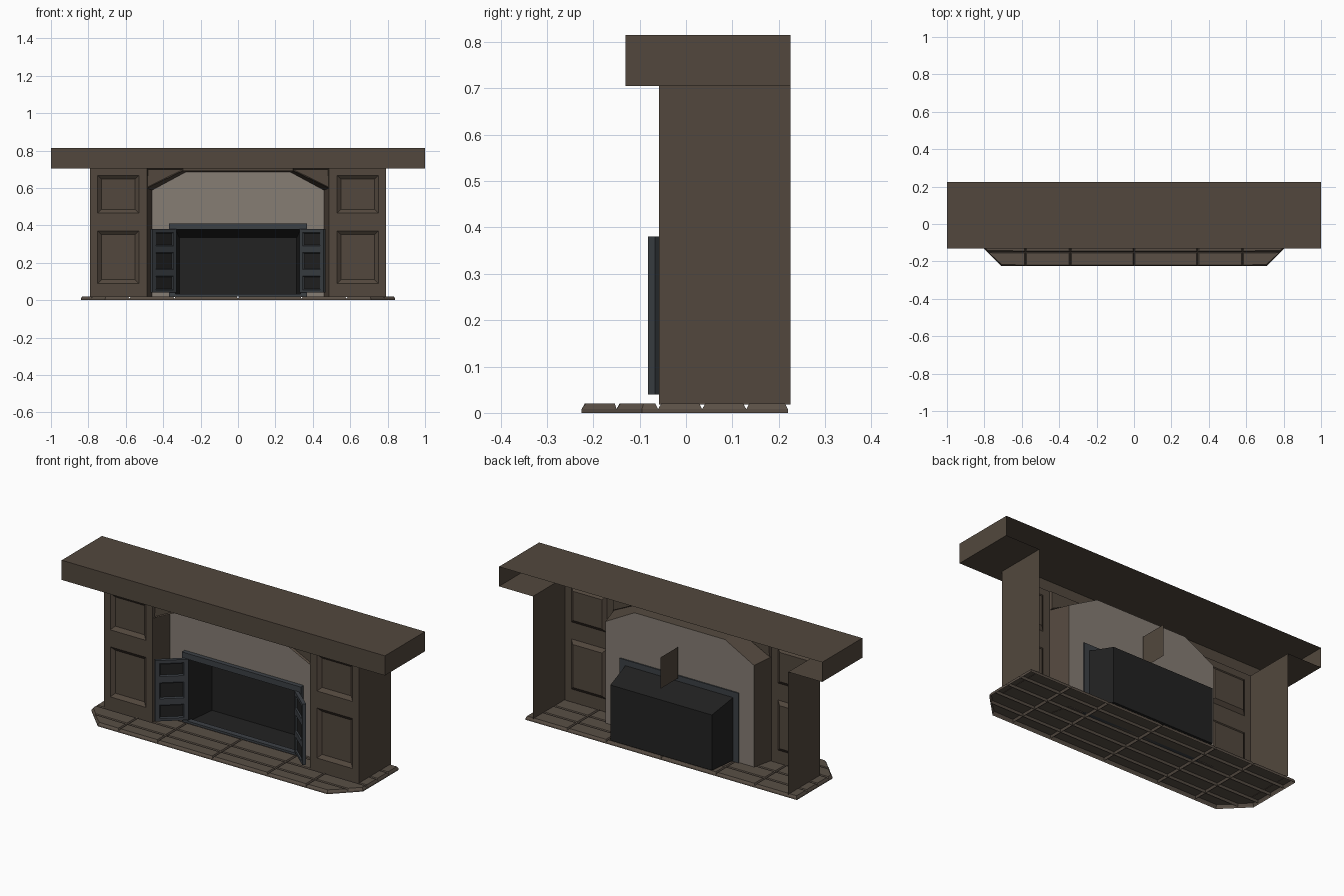
import bpy, bmesh, math
from mathutils import Vector, Matrix

if "Cube" in bpy.data.objects:
    bpy.data.objects.remove(bpy.data.objects["Cube"])


def material(name, rgb):
    m = bpy.data.materials.new(name)
    m.diffuse_color = (*rgb, 1)
    m.use_nodes = True
    m.node_tree.nodes["Principled BSDF"].inputs["Base Color"].default_value = m.diffuse_color
    return m


WOOD = material("wood", (0.085, 0.064, 0.047))
STONE = material("hearth_stone", (0.10, 0.078, 0.06))
PLASTER = material("fire_wall", (0.24, 0.205, 0.175))
BLACK = material("soot_black", (0.016, 0.016, 0.016))
STEEL = material("steel", (0.045, 0.052, 0.06))


def finish(name, bm, mats, mirror=False):
    """Turn a bmesh into an object, optionally mirrored across x = 0."""
    bmesh.ops.remove_doubles(bm, verts=bm.verts, dist=1e-5)
    me = bpy.data.meshes.new(name)
    bm.to_mesh(me)
    bm.free()
    for m in mats:
        me.materials.append(m)
    ob = bpy.data.objects.new(name, me)
    bpy.context.collection.objects.link(ob)
    if mirror:
        ob.modifiers.new("Mirror", 'MIRROR')
    return ob


def face(bm, pts):
    return bm.faces.new([bm.verts.new(p) for p in pts])


def face_xz(bm, y, pts):
    """Face in an xz plane, points counter-clockwise from the front."""
    return face(bm, [(x, y, z) for x, z in pts])


def rect(x0, x1, z0, z1):
    return [(x0, z0), (x1, z0), (x1, z1), (x0, z1)]


def panel_grid(bm, y, xs, zs, inset, depth, mat=0):
    """Grid of cells facing -y; every cell with odd indices is a sunk panel."""
    panels = []
    for i in range(len(xs) - 1):
        for j in range(len(zs) - 1):
            f = face_xz(bm, y, rect(xs[i], xs[i + 1], zs[j], zs[j + 1]))
            if i % 2 and j % 2:
                panels.append(f)
    bm.normal_update()
    bmesh.ops.inset_individual(bm, faces=panels, thickness=inset, depth=-depth)
    for f in panels:
        f.material_index = mat


def box(bm, x0, x1, y0, y1, z0, z1):
    size, mid = (x1 - x0, y1 - y0, z1 - z0), ((x0 + x1) / 2, (y0 + y1) / 2, (z0 + z1) / 2)
    bmesh.ops.create_cube(bm, size=1, matrix=Matrix.Translation(mid) @ Matrix.Diagonal((*size, 1)))


FRONT, WALL, BACK, TOP = -0.058, 0.055, 0.225, 0.705

# Mantel shelf: open at the back and above the body
bm = bmesh.new()
z0, z1, yf = TOP, 0.815, -0.13
face(bm, [(-1, yf, z1), (0, yf, z1), (0, BACK, z1), (-1, BACK, z1)])
face_xz(bm, yf, rect(-1, 0, z0, z1))
face(bm, [(-1, BACK, z0), (-1, yf, z0), (-1, yf, z1), (-1, BACK, z1)])
face(bm, [(-1, yf, z0), (-1, FRONT, z0), (0, FRONT, z0), (0, yf, z0)])
face(bm, [(-1, FRONT, z0), (-1, BACK, z0), (-0.79, BACK, z0), (-0.79, FRONT, z0)])
finish("mantel_shelf", bm, [WOOD], True)

# Pillars with sunk panels, plus the side walls
bm = bmesh.new()
panel_grid(bm, FRONT, [-0.79, -0.75, -0.53, -0.487],
           [0.018, 0.09, 0.37, 0.465, 0.668, TOP], 0.028, 0.016)
face(bm, [(-0.79, BACK, 0.018), (-0.79, FRONT, 0.018), (-0.79, FRONT, TOP), (-0.79, BACK, TOP)])
finish("panelled_pillars", bm, [WOOD], True)

# Header with sunk corner spandrels
bm = bmesh.new()
spandrel = face_xz(bm, FRONT, [(-0.487, 0.6), (-0.295, 0.692), (-0.295, TOP), (-0.487, TOP)])
face_xz(bm, FRONT, rect(-0.295, 0, 0.692, TOP))
bm.normal_update()
bmesh.ops.inset_individual(bm, faces=[spandrel], thickness=0.007, depth=-0.012)
finish("arch_header", bm, [WOOD], True)

# Slanted reveal running round the opening
bm = bmesh.new()
outer = [(-0.487, 0.018), (-0.487, 0.6), (-0.295, 0.692), (0, 0.692)]
inner = [(-0.46, 0.018), (-0.46, 0.588), (-0.28, 0.685), (0, 0.685)]
for k in range(3):
    (a, b), (c, d) = outer[k:k + 2], inner[k:k + 2]
    face(bm, [(a[0], FRONT, a[1]), (c[0], WALL, c[1]), (d[0], WALL, d[1]), (b[0], FRONT, b[1])])
finish("opening_reveal", bm, [WOOD], True)

# Wall behind the opening, with a hole for the firebox
bm = bmesh.new()
face_xz(bm, WALL, rect(-0.46, -0.335, 0.018, 0.38))
face_xz(bm, WALL, [(-0.46, 0.38), (0, 0.38), (0, 0.685), (-0.28, 0.685), (-0.46, 0.588)])
finish("fire_wall", bm, [PLASTER], True)

# Firebox: open-fronted and tapering to the back
bm = bmesh.new()
mouth = [Vector((x, 0.045, z)) for x, z in rect(-0.335, 0.335, 0.025, 0.38)]
rear = [Vector((x, 0.22, z)) for x, z in rect(-0.314, 0.314, 0.025, 0.335)]
face(bm, rear)
for k in range(4):
    n = (k + 1) % 4
    face(bm, [mouth[k], rear[k], rear[n], mouth[n]])
finish("firebox", bm, [BLACK])

# Steel frame round the firebox
bm = bmesh.new()
for bar in [(-0.368, -0.335, 0.02, 0.41), (0.335, 0.368, 0.02, 0.41),
            (-0.335, 0.335, 0.378, 0.41), (-0.335, 0.335, 0.02, 0.032)]:
    box(bm, bar[0], bar[1], 0.03, 0.062, bar[2], bar[3])
finish("firebox_frame", bm, [STEEL])

# Open doors with three sunk panels on each face
bm = bmesh.new()
L, T = 0.17, 0.02
xs = [0, 0.022, 0.148, L]
zs = [0.04, 0.055, 0.13, 0.165, 0.255, 0.29, 0.362, 0.38]
panel_grid(bm, 0, xs, zs, 0.008, 0.006, 1)
back = bmesh.ops.duplicate(bm, geom=bm.verts[:] + bm.edges[:] + bm.faces[:])["geom"]
bmesh.ops.rotate(bm, verts=[v for v in back if isinstance(v, bmesh.types.BMVert)],
                 cent=(L / 2, T / 2, 0), matrix=Matrix.Rotation(math.pi, 3, 'Z'))
for x in (0, L):
    face(bm, [(x, 0, 0.04), (x, T, 0.04), (x, T, 0.38), (x, 0, 0.38)])
for z in (0.04, 0.38):
    face(bm, [(0, 0, z), (L, 0, z), (L, T, z), (0, T, z)])
bmesh.ops.remove_doubles(bm, verts=bm.verts, dist=1e-5)
bmesh.ops.recalc_face_normals(bm, faces=bm.faces)
bm.transform(Matrix.Translation((-0.456, -0.082, 0)) @ Matrix.Rotation(math.radians(41), 4, 'Z'))
finish("firebox_doors", bm, [STEEL, BLACK], True)

# Flue plate standing behind the wall
bm = bmesh.new()
face(bm, [(0, 0.07, 0.4), (0, BACK, 0.4), (0, BACK, 0.575), (0, 0.07, 0.575)])
finish("flue_plate", bm, [WOOD])

# Hearth: outline cut into raised tiles, open underneath
bm = bmesh.new()
face(bm, [(-0.84, 0.22, 0.008), (-0.84, -0.095, 0.008), (-0.71, -0.225, 0.008),
          (0.71, -0.225, 0.008), (0.84, -0.095, 0.008), (0.84, 0.22, 0.008)])
cuts = [((x, 0, 0), (1, 0, 0)) for x in (-0.58, -0.34, 0, 0.34, 0.58)]
cuts += [((0, y, 0), (0, 1, 0)) for y in (-0.15, -0.06, 0.035, 0.13)]
for co, no in cuts:
    bmesh.ops.bisect_plane(bm, geom=bm.verts[:] + bm.edges[:] + bm.faces[:], plane_co=co, plane_no=no)
bm.normal_update()
rim = [e for e in bm.edges if e.is_boundary]
skirt = bmesh.ops.extrude_edge_only(bm, edges=rim)["geom"]
for v in skirt:
    if isinstance(v, bmesh.types.BMVert):
        v.co.z = 0
tiles = [f for f in bm.faces if f.normal.z > 0.9]
bmesh.ops.inset_individual(bm, faces=tiles, thickness=0.009, depth=0.012)
finish("tiled_hearth", bm, [STONE])
